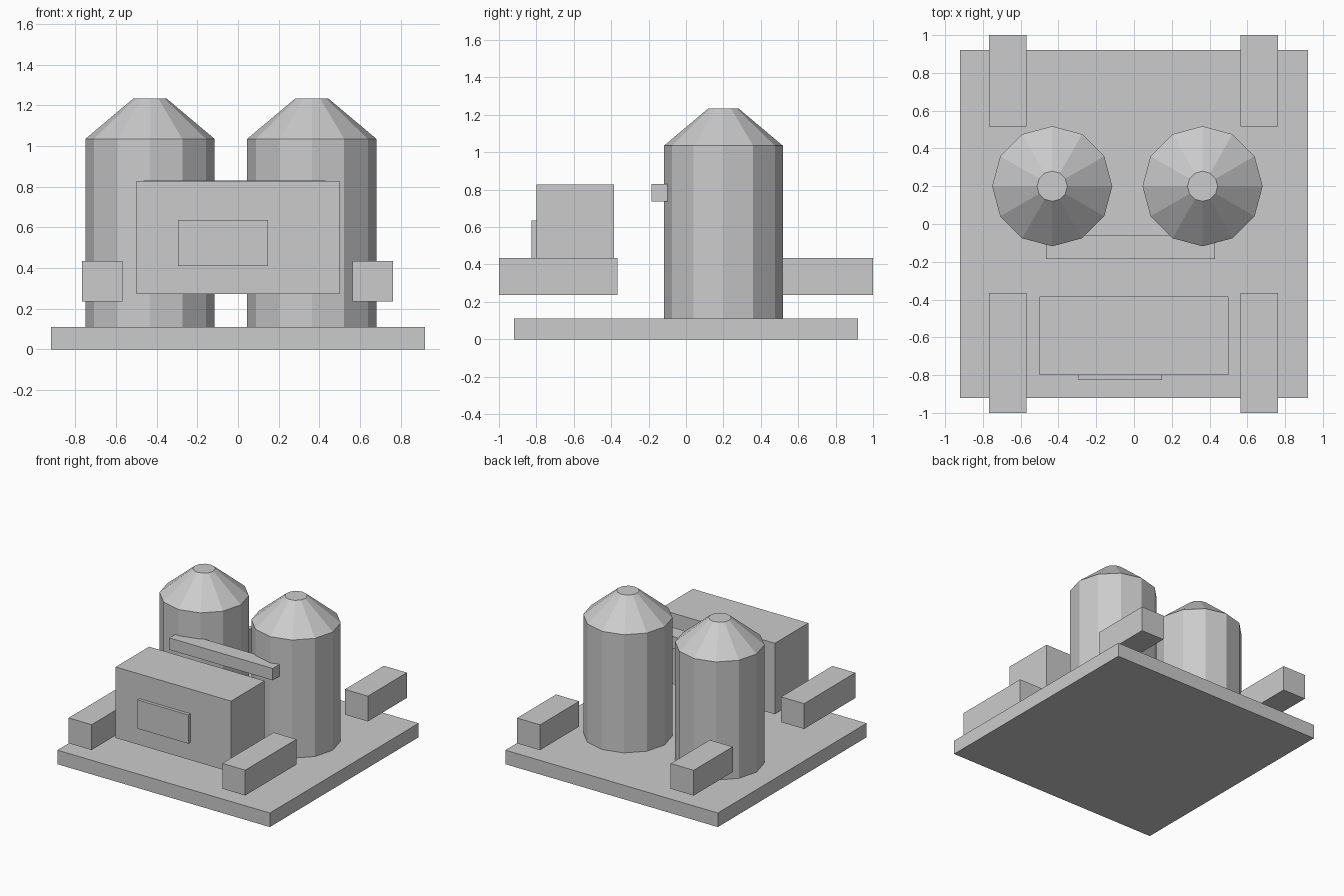
import bpy, bmesh, math

if "Cube" in bpy.data.objects:
    bpy.data.objects.remove(bpy.data.objects["Cube"])


def make_object(name, bm):
    bmesh.ops.recalc_face_normals(bm, faces=bm.faces)
    mesh = bpy.data.meshes.new(name)
    bm.to_mesh(mesh)
    bm.free()
    obj = bpy.data.objects.new(name, mesh)
    bpy.context.collection.objects.link(obj)
    return obj


def box(name, x, y, z):
    """Axis-aligned box from (min, max) ranges."""
    bm = bmesh.new()
    bmesh.ops.create_cube(bm, size=1)
    for v in bm.verts:
        v.co = [r[0] if c < 0 else r[1] for c, r in zip(v.co, (x, y, z))]
    return make_object(name, bm)


def lathe(name, cx, cy, profile, sides):
    """Stack of (radius, z) rings, capped at both ends."""
    bm = bmesh.new()
    rings = []
    for r, z in profile:
        rings.append([bm.verts.new((cx + r * math.cos(math.tau * i / sides),
                                    cy + r * math.sin(math.tau * i / sides), z))
                      for i in range(sides)])
    for a, b in zip(rings, rings[1:]):
        for i in range(sides):
            j = (i + 1) % sides
            bm.faces.new((a[i], a[j], b[j], b[i]))
    bm.faces.new(rings[0][::-1])
    bm.faces.new(rings[-1])
    return make_object(name, bm)


# Ground slab
box("base_slab", (-0.92, 0.92), (-0.92, 0.92), (0, 0.11))

# Twelve-sided silos with truncated cone roofs
for side, cx in (("left", -0.433), ("right", 0.363)):
    lathe(f"{side}_silo", cx, 0.2,
          [(0.318, 0.11), (0.318, 1.035), (0.08, 1.235)], 12)

# Catwalk joining the silo fronts
box("silo_catwalk", (-0.465, 0.43), (-0.185, -0.06), (0.737, 0.83))

# Front housing with raised panel
box("housing", (-0.5, 0.5), (-0.8, -0.385), (0.272, 0.828))
box("housing_panel", (-0.295, 0.147), (-0.825, -0.79), (0.41, 0.635))

# Corner beams, front pair longer than back pair
for side, x in (("left", (-0.767, -0.568)), ("right", (0.564, 0.763))):
    box(f"{side}_front_beam", x, (-1.0, -0.366), (0.236, 0.434))
    box(f"{side}_back_beam", x, (0.517, 1.0), (0.236, 0.434))
